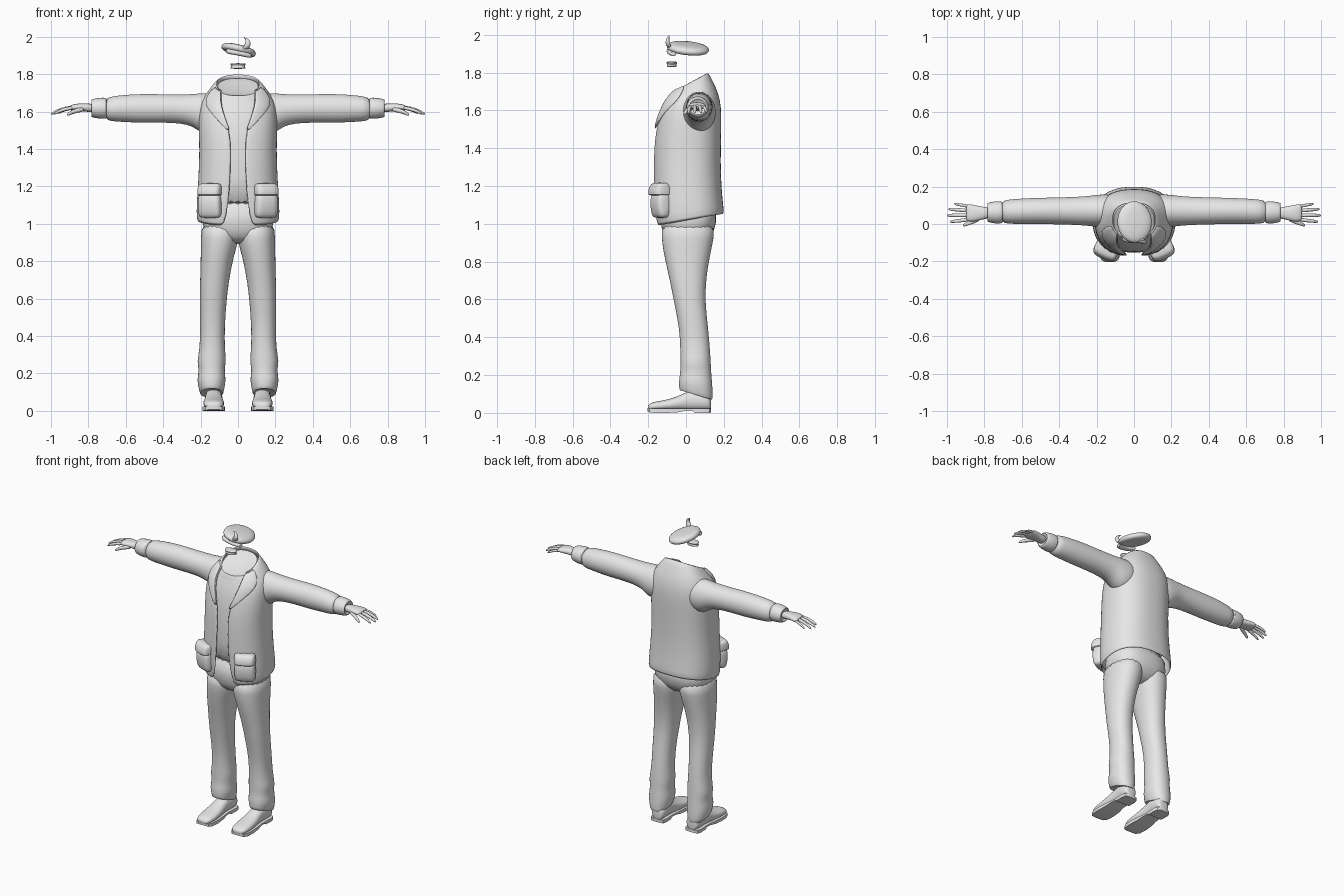
import bpy, bmesh, math
from mathutils import Vector, Matrix

grey = bpy.data.materials.new("plain_grey")
grey.diffuse_color = (0.8, 0.8, 0.8, 1)
X, Y, Z = Vector((1, 0, 0)), Vector((0, 1, 0)), Vector((0, 0, 1))


def spow(v, p):
    return math.copysign(abs(v) ** p, v)


def ring(c, u, v, ru, rv, n=2.0, seg=20):
    """Superellipse around c in the plane of u and v."""
    out = []
    for i in range(seg):
        a = 2 * math.pi * i / seg
        out.append(Vector(c) + u * ru * spow(math.cos(a), 2 / n) + v * rv * spow(math.sin(a), 2 / n))
    return out


def loft(name, rings, closed=True, caps=True, mirror=False, thick=0, subsurf=1, angle=60):
    bm = bmesh.new()
    rows = [[bm.verts.new(p) for p in r] for r in rings]
    n = len(rows[0])
    for a, b in zip(rows, rows[1:]):
        for i in range(n if closed else n - 1):
            j = (i + 1) % n
            bm.faces.new((a[i], a[j], b[j], b[i]))
    if caps and closed:
        bm.faces.new(rows[0])
        bm.faces.new(rows[-1])
    bmesh.ops.recalc_face_normals(bm, faces=bm.faces)
    me = bpy.data.meshes.new(name)
    bm.to_mesh(me)
    bm.free()
    me.materials.append(grey)
    ob = bpy.data.objects.new(name, me)
    bpy.context.collection.objects.link(ob)
    bpy.ops.object.select_all(action='DESELECT')
    ob.select_set(True)
    bpy.context.view_layer.objects.active = ob
    bpy.ops.object.shade_smooth_by_angle(angle=math.radians(angle))
    if thick:
        m = ob.modifiers.new("thickness", 'SOLIDIFY')
        m.thickness, m.offset = thick, 0
    if mirror:
        ob.modifiers.new("mirror", 'MIRROR').use_clip = False
    if subsurf:
        m = ob.modifiers.new("smooth", 'SUBSURF')
        m.levels = m.render_levels = subsurf
    return ob


# Jacket rows: front z, back z, half width, front y, back y, half opening
JACKET = [
    (0.985, 1.05, 0.217, -0.155, 0.197, 0.075),
    (1.10, 1.13, 0.215, -0.167, 0.187, 0.05),
    (1.25, 1.25, 0.205, -0.168, 0.178, 0.04),
    (1.40, 1.40, 0.200, -0.167, 0.178, 0.035),
    (1.50, 1.52, 0.205, -0.155, 0.181, 0.045),
    (1.57, 1.62, 0.203, -0.140, 0.181, 0.07),
    (1.625, 1.69, 0.190, -0.122, 0.165, 0.085),
    (1.67, 1.745, 0.150, -0.100, 0.140, 0.09),
    (1.70, 1.80, 0.112, -0.065, 0.112, 0.085)]
POW = 2.4


def row_point(row, a, shrink=0.0):
    zf, zb, w, yf, yb = row[:5]
    c = spow(math.cos(a), 2 / POW)
    return Vector(((w - shrink) * spow(math.sin(a), 2 / POW),
                   (yf + yb) / 2 - ((yb - yf) / 2 - shrink) * c,
                   zf + (zb - zf) * (1 - c) / 2))


def angle_at(row, x):
    return math.asin(min(1, x / row[2]) ** (POW / 2))


rings = []
for row in JACKET:
    a0 = angle_at(row, row[5])
    rings.append([row_point(row, a0 + (2 * math.pi - 2 * a0) * i / 40) for i in range(41)])
loft("jacket_body", rings, closed=False, thick=0.012)

# Lapels lie just in front of the chest
outer = (0.055, 0.12, 0.175, 0.147, 0.109)
rings = []
for row, xo in zip(JACKET[4:], outer):
    a0, a1 = angle_at(row, row[5] - 0.004), angle_at(row, xo)
    rings.append([row_point(row, a0 + (a1 - a0) * i / 5, -0.012) for i in range(6)])
loft("lapel", rings, closed=False, thick=0.012, mirror=True)

# Shirt with a shallow neck dip
shirt = [(1.08, 1.08) + JACKET[1][2:5]] + [r[:5] for r in JACKET[2:8]]
rings = [[row_point(r, 2 * math.pi * i / 32, 0.014) for i in range(32)] for r in shirt]
for r in ((1.69, 1.79, 0.108, -0.085, 0.108), (1.68, 1.765, 0.085, -0.06, 0.085)):
    rings.append([row_point(r, 2 * math.pi * i / 32) for i in range(32)])
loft("shirt", rings)

# Sleeves: x, centre y, centre z, half depth, half height
SLEEVE = [
    (0.09, 0.07, 1.60, 0.085, 0.09), (0.15, 0.07, 1.59, 0.09, 0.11),
    (0.20, 0.07, 1.592, 0.087, 0.108), (0.24, 0.07, 1.607, 0.081, 0.087),
    (0.30, 0.07, 1.614, 0.076, 0.078), (0.40, 0.07, 1.617, 0.073, 0.076),
    (0.50, 0.07, 1.617, 0.071, 0.079), (0.60, 0.068, 1.617, 0.069, 0.074),
    (0.67, 0.066, 1.615, 0.066, 0.068), (0.715, 0.065, 1.613, 0.058, 0.058)]
loft("sleeve", [ring((x, y, z), Y, Z, ry, rz) for x, y, z, ry, rz in SLEEVE], mirror=True)
CUFF = [(0.70, 0.05, 0.05), (0.705, 0.06, 0.058), (0.74, 0.061, 0.057),
        (0.78, 0.053, 0.05), (0.788, 0.046, 0.043), (0.77, 0.035, 0.03)]
loft("cuff", [ring((x, 0.062, 1.618), Y, Z, ry, rz) for x, ry, rz in CUFF], mirror=True)

# Hands
PALM = [(0.765, 0.06, 1.618, 0.032, 0.026), (0.81, 0.058, 1.621, 0.034, 0.022),
        (0.85, 0.057, 1.624, 0.046, 0.021), (0.885, 0.06, 1.622, 0.048, 0.017),
        (0.90, 0.06, 1.619, 0.044, 0.012)]
loft("palm", [ring((x, y, z), Y, Z, ry, rz, 2.4, 12) for x, y, z, ry, rz in PALM], mirror=True)


def finger(name, base, tip, r):
    base, tip = Vector(base), Vector(tip)
    rings = []
    for t, s in ((0, 1), (0.35, 1.0), (0.7, 0.9), (0.93, 0.7), (1.0, 0.3)):
        c = base.lerp(tip, t) + Z * 0.008 * math.sin(math.pi * t)
        rings.append(ring(c, Y, Z, r * s, r * s, 2, 8))
    loft(name, rings, mirror=True)


finger("index_finger", (0.88, 0.024, 1.62), (0.985, 0.012, 1.587), 0.011)
finger("middle_finger", (0.885, 0.047, 1.622), (1.0, 0.046, 1.587), 0.0115)
finger("ring_finger", (0.885, 0.071, 1.621), (0.993, 0.08, 1.588), 0.011)
finger("little_finger", (0.88, 0.094, 1.618), (0.962, 0.108, 1.59), 0.0095)
finger("thumb", (0.82, 0.03, 1.612), (0.915, -0.008, 1.582), 0.014)

# Trousers: z, inner x, outer x, front y, back y, hem slope
LEG = [
    (1.02, -0.01, 0.197, -0.135, 0.16, 0), (0.92, -0.006, 0.199, -0.13, 0.147, 0),
    (0.86, 0.012, 0.200, -0.122, 0.135, 0), (0.78, 0.032, 0.201, -0.105, 0.118, 0),
    (0.68, 0.05, 0.204, -0.082, 0.105, 0), (0.58, 0.061, 0.206, -0.063, 0.103, 0),
    (0.45, 0.071, 0.204, -0.036, 0.118, 0), (0.33, 0.07, 0.204, -0.03, 0.128, 0),
    (0.265, 0.062, 0.222, -0.032, 0.132, 0), (0.215, 0.073, 0.207, -0.03, 0.134, 0),
    (0.165, 0.062, 0.222, -0.038, 0.140, -0.03), (0.11, 0.075, 0.208, -0.038, 0.143, -0.05),
    (0.09, 0.078, 0.203, -0.034, 0.140, -0.05), (0.10, 0.09, 0.19, -0.02, 0.125, -0.05)]
rings = []
for z, xi, xo, yf, yb, slope in LEG:
    v = Vector((0, 1, slope / (yb - yf)))
    rings.append(ring(((xi + xo) / 2, (yf + yb) / 2, z), X, v, (xo - xi) / 2, (yb - yf) / 2, 2.2))
loft("trouser_leg", rings, mirror=True)
HIPS = [(1.14, 0.19, -0.135, 0.16), (1.0, 0.198, -0.139, 0.166),
        (0.93, 0.17, -0.118, 0.135), (0.89, 0.08, -0.07, 0.08)]
loft("trouser_hips", [ring((0, (f + b) / 2, z), X, Y, w, (b - f) / 2, 2.5, 28) for z, w, f, b in HIPS])

# Shoes: y, half width, top z, sole underside z
SHOE = [(-0.203, 0.022, 0.036, 0.008), (-0.193, 0.042, 0.05, 0.003), (-0.165, 0.055, 0.06, 0),
        (-0.11, 0.058, 0.068, 0), (-0.05, 0.053, 0.085, 0.002), (-0.005, 0.047, 0.108, 0.01),
        (0.035, 0.046, 0.12, 0.01), (0.045, 0.047, 0.12, 0), (0.10, 0.049, 0.115, 0),
        (0.125, 0.042, 0.10, 0), (0.133, 0.025, 0.085, 0.002)]
loft("shoe_upper", [ring((0.13, y, (0.012 + h) / 2), X, Z, w, (h - 0.012) / 2, 2.3, 16)
                    for y, w, h, b in SHOE], mirror=True)
rings = []
for y, w, h, b in SHOE:
    w += 0.003
    rings.append([Vector((0.13 + sx * w, y, z)) for sx, z in ((-1, b), (1, b), (1, 0.022), (-1, 0.022))])
loft("shoe_sole", rings, mirror=True, subsurf=0, angle=30)

# Jacket pockets: pouch and flap, turned to follow the jacket
turn = Matrix.Rotation(math.radians(24), 3, 'Z')


def pad(name, x, y, rows):
    rings = [ring((x, y, z), turn @ X, turn @ Y, w, d, 3.5, 20) for z, w, d in rows]
    loft(name, rings, mirror=True)


pad("pocket_pouch", 0.148, -0.135, [(1.03, 0.055, 0.02), (1.045, 0.064, 0.034), (1.09, 0.066, 0.043),
                                    (1.14, 0.064, 0.042), (1.17, 0.06, 0.03)])
pad("pocket_flap", 0.148, -0.138, [(1.15, 0.06, 0.045), (1.153, 0.067, 0.053), (1.175, 0.067, 0.052),
                                   (1.205, 0.065, 0.042), (1.218, 0.06, 0.025)])

# Tilted flat cap with a curl at the front
tilt = Matrix.Rotation(0.24, 3, 'Y') @ Matrix.Rotation(-0.1, 3, 'X')
CAP = [(0.55, -0.016), (0.85, -0.02), (0.98, -0.008), (1.0, 0.005), (0.9, 0.02), (0.5, 0.028)]
loft("cap", [ring(Vector((0.003, 0.01, 1.927)) + tilt @ Z * z, tilt @ X, tilt @ Y, 0.097 * s, 0.115 * s)
             for s, z in CAP])
CURL = [(0.035, -0.085, 1.93, 0.022), (0.052, -0.098, 1.955, 0.018),
        (0.055, -0.098, 1.975, 0.013), (0.045, -0.093, 1.99, 0.009), (0.03, -0.088, 1.996, 0.004)]
loft("cap_curl", [ring((x, y, z), X, Y, r, r * 0.7, 2, 10) for x, y, z, r in CURL])
BAND = [(-0.07, 1.925), (-0.03, 1.918), (0.03, 1.908), (0.08, 1.895)]
loft("cap_band", [ring((x, -0.088 + x * x * 4, z), Y, Z, 0.02, 0.014, 2.5, 10) for x, z in BAND])

# Small waisted collar piece floating above the neck
TIE = [(1.828, 0.040, 0.024), (1.835, 0.042, 0.028), (1.843, 0.034, 0.024),
       (1.852, 0.044, 0.03), (1.859, 0.042, 0.026)]
loft("neck_piece", [ring((0, -0.075, z), X, Y, w, d) for z, w, d in TIE])
